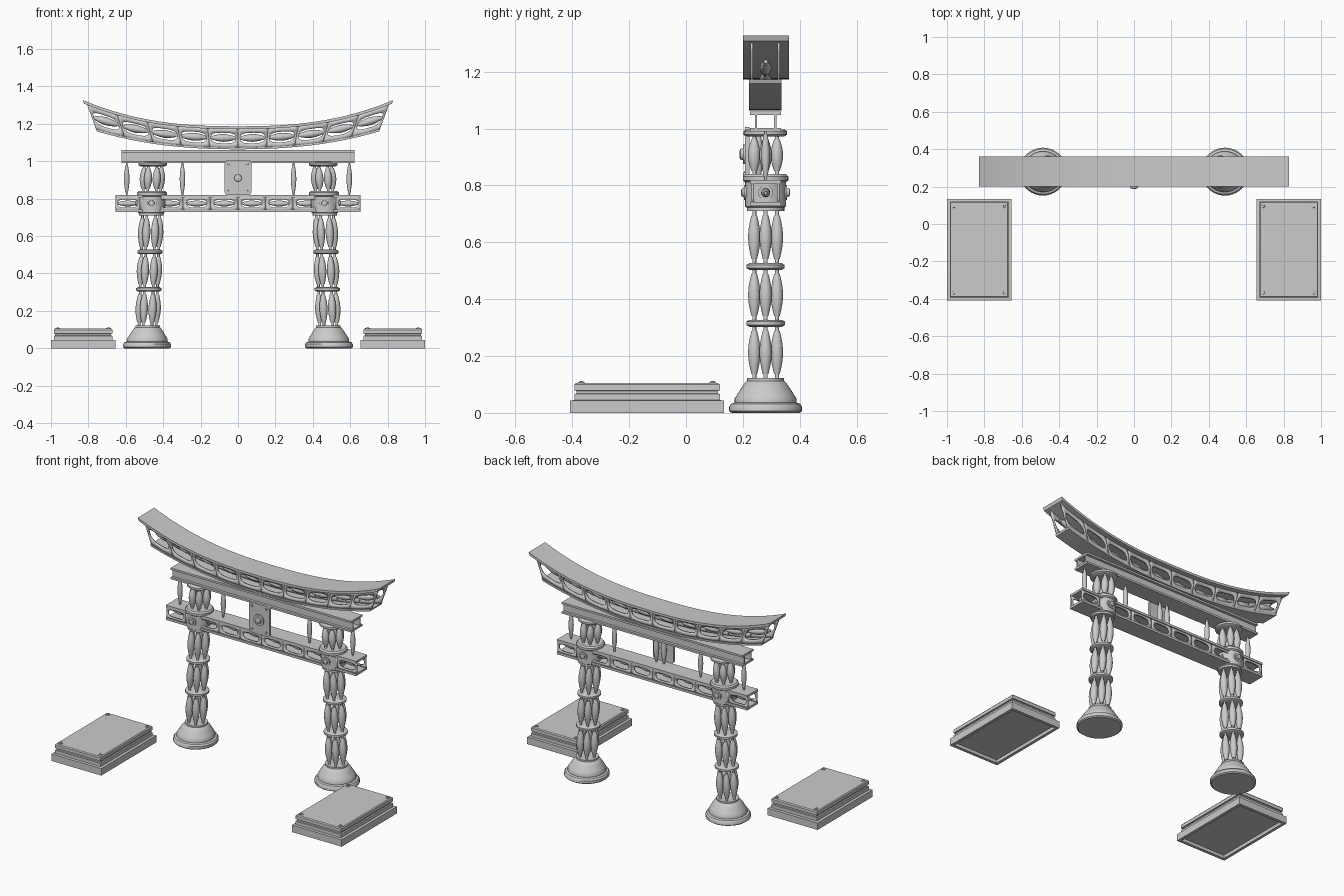
import bpy, bmesh, math
from mathutils import Matrix, Vector

if "Cube" in bpy.data.objects:
    bpy.data.objects.remove(bpy.data.objects["Cube"])

GREY = (0.6, 0.6, 0.6, 1)
mat = bpy.data.materials.new("stone grey")
mat.use_nodes = True
mat.diffuse_color = GREY
mat.node_tree.nodes["Principled BSDF"].inputs["Base Color"].default_value = GREY

YC = 0.28  # depth of the gate's centre plane


def finish(name, bm, solid=0):
    """Turn a bmesh into a shaded object."""
    bmesh.ops.recalc_face_normals(bm, faces=bm.faces)
    mesh = bpy.data.meshes.new(name)
    bm.to_mesh(mesh)
    bm.free()
    mesh.materials.append(mat)
    ob = bpy.data.objects.new(name, mesh)
    bpy.context.collection.objects.link(ob)
    if solid:
        mod = ob.modifiers.new("thickness", 'SOLIDIFY')
        mod.thickness, mod.offset = solid, 0
    bpy.ops.object.select_all(action='DESELECT')
    ob.select_set(True)
    bpy.context.view_layer.objects.active = ob
    bpy.ops.object.shade_smooth_by_angle(angle=math.radians(35))
    return ob


def sweep(bm, rings):
    """Bridge closed rings of points and cap both ends."""
    loops = [[bm.verts.new(p) for p in ring] for ring in rings]
    n = len(loops[0])
    for a, b in zip(loops, loops[1:]):
        for i in range(n):
            j = (i + 1) % n
            bm.faces.new((a[i], a[j], b[j], b[i]))
    bm.faces.new(loops[0])
    bm.faces.new(loops[-1])


def lathe(bm, profile, matrix, seg=24):
    sweep(bm, [[matrix @ Vector((r * math.cos(math.tau * i / seg),
                                 r * math.sin(math.tau * i / seg), z))
                for i in range(seg)] for r, z in profile])


def box(bm, x0, x1, y0, y1, z0, z1):
    sweep(bm, [[(x, y0, z0), (x, y1, z0), (x, y1, z1), (x, y0, z1)] for x in (x0, x1)])


def aim(origin, direction):
    return Matrix.Translation(origin) @ Vector(direction).to_track_quat('Z', 'Y').to_matrix().to_4x4()


HALF = [(.32, 0), (.32, .09), (.45, .09), (.68, .2), (.9, .34)]
SPINDLE = HALF + [(1, .5)] + [(r, 1 - h) for r, h in reversed(HALF)]


def spindle(bm, a, b, radius, matrix=Matrix()):
    a, b = Vector(a), Vector(b)
    length = (b - a).length
    lathe(bm, [(r * radius, h * length) for r, h in SPINDLE], matrix @ aim(a, b - a), 12)


def bolt(bm, origin, direction, r, h):
    lathe(bm, [(r, 0), (r, h * .4), (r * .6, h * .4), (r * .55, h * .85), (r * .3, h)],
          aim(origin, direction), 16)


def pierced_cell(bm, u0, u1, v0, v1, hu, hv, place):
    """Rectangular cell with a rounded hole, mapped by place(u, v)."""
    n, m = 10, 4
    rim = [(-1 + 2 * i / n, -1) for i in range(n)] + [(1, -1 + 2 * i / m) for i in range(m)]
    rim += [(-a, -b) for a, b in rim]
    uc, vc, du, dv = (u0 + u1) / 2, (v0 + v1) / 2, (u1 - u0) / 2, (v1 - v0) / 2
    outer, inner = [], []
    for a, b in rim:
        t = math.atan2(b, a)
        c, s = math.cos(t), math.sin(t)
        outer.append(bm.verts.new(place(uc + a * du, vc + b * dv)))
        inner.append(bm.verts.new(place(uc + math.copysign(abs(c) ** .7, c) * hu,
                                        vc + math.copysign(abs(s) ** .7, s) * hv)))
    for i in range(len(rim)):
        j = (i + 1) % len(rim)
        bm.faces.new((outer[i], outer[j], inner[j], inner[i]))


# Pillars, leaning slightly inward
BASE = [(.12, 0), (.128, .006), (.128, .022), (.121, .032), (.109, .036), (.109, .05),
        (.1, .064), (.084, .09), (.07, .109), (.065, .112), (.065, .122)]
DRUM = [(.058, .71), (.066, .71), (.066, .722), (.072, .726), (.072, .812),
        (.08, .818), (.08, .832), (.072, .84), (.05, .84)]
for side, label in ((-1, "right"), (1, "left")):
    lean = Matrix(((1, 0, -.032 * side, .487 * side), (0, 1, 0, YC), (0, 0, 1, 0), (0, 0, 0, 1)))
    bm = bmesh.new()
    lathe(bm, BASE, lean, 40)
    finish(label + "_pillar_base", bm)

    bm = bmesh.new()
    for z, r in ((.315, .068), (.515, .067), (.985, .076)):
        lathe(bm, [(r - .01, z - .012), (r, z - .006), (r, z + .006), (r - .01, z + .012)], lean, 32)
    finish(label + "_pillar_rings", bm)

    bm = bmesh.new()
    for z0, z1 in ((.12, .305), (.325, .505), (.525, .712), (.838, .975)):
        for k in range(6):
            x, y = .046 * math.cos(k * math.pi / 3), .046 * math.sin(k * math.pi / 3)
            spindle(bm, (x, y, z0), (x, y, z1), .022, lean)
    finish(label + "_pillar_spindles", bm)

    bm = bmesh.new()
    lathe(bm, DRUM, lean, 32)
    for d in ((1, 0, 0), (-1, 0, 0), (0, 1, 0), (0, -1, 0)):
        bolt(bm, lean @ (Vector(d) * .068 + Vector((0, 0, .775))), d, .026, .018)
    finish(label + "_pillar_drum", bm)

# Lower beam: flanges, pierced webs and spindles in the holes
bm = bmesh.new()
for z0, z1 in ((.728, .742), (.806, .82)):
    box(bm, -.655, .655, YC - .055, YC + .055, z0, z1)
finish("lower_beam_flanges", bm)

spans = [(0, .147), (.147, .293), (.293, .44), (.525, .655)]
spans += [(-b, -a) for a, b in spans]
bm = bmesh.new()
rods = bmesh.new()
for y in (YC - .045, YC + .045):
    for a, b in spans:
        pierced_cell(bm, a, b, .74, .808, .054, .022, lambda u, v: (u, y, v))
    for s in (-1, 1):
        bm.faces.new([bm.verts.new((s * x, y, z)) for x, z in
                      ((.44, .74), (.525, .74), (.525, .808), (.44, .808))])
for a, b in spans:
    c = (a + b) / 2
    spindle(rods, (c - .06, YC, .774), (c + .06, YC, .774), .016)
finish("lower_beam_webs", bm, .008)
finish("lower_beam_spindles", rods)

# Upper straight beam
bm = bmesh.new()
for z0, z1 in ((.99, 1.002), (1.048, 1.06)):
    box(bm, -.622, .622, YC - .054, YC + .054, z0, z1)
for y in (YC - .034, YC + .034):
    box(bm, -.622, .622, y - .004, y + .004, 1, 1.05)
finish("upper_beam", bm)

# Hanging spindles between the beams
bm = bmesh.new()
for x in (-.595, -.297, .297, .595):
    spindle(bm, (x, YC, .815), (x, YC, .995), .015)
finish("hanging_spindles", bm)

# Central plaque with bolts and rear supports
bm = bmesh.new()
outline = []
for cx, cz, start in ((.055, .99, 0), (-.055, .99, 1), (-.055, .835, 2), (.055, .835, 3)):
    for k in range(5):
        t = (start + k / 4) * math.pi / 2
        outline.append((cx + .016 * math.cos(t), cz + .016 * math.sin(t)))
sweep(bm, [[(x, y, z) for x, z in outline] for y in (.208, .224)])
bolt(bm, (0, .208, .91), (0, -1, 0), .034, .02)
for x in (-.05, .05):
    for z in (.84, .985):
        bolt(bm, (x, .208, z), (0, -1, 0), .009, .008)
finish("plaque", bm)
bm = bmesh.new()
for x in (-.026, .026):
    spindle(bm, (x, YC - .025, .815), (x, YC - .025, .995), .017)
finish("plaque_supports", bm)


# Curved roof beam: t runs along it, v from the underside to the top
def roof(t, v):
    low = Vector((.77 * t, 1.064 + .1 * abs(t) ** 2.3))
    high = Vector((.83 * t, 1.187 + .14 * abs(t) ** 2.5))
    return low.lerp(high, v)


def roof_slab(name, y0, y1, v0, v1, end):
    slab = bmesh.new()
    rings = []
    for i in range(41):
        t = end * (i / 20 - 1)
        a, b = roof(t, v0), roof(t, v1)
        rings.append([(a.x, y0, a.y), (a.x, y1, a.y), (b.x, y1, b.y), (b.x, y0, b.y)])
    sweep(slab, rings)
    finish(name, slab)


def on_roof(y):
    def place(u, v):
        p = roof(u, v)
        return (p.x, y, p.y)
    return place


roof_slab("roof_cap", .2, .362, .88, 1, 1)
roof_slab("roof_underside", .222, .336, 0, .08, .98)
bm = bmesh.new()
rods = bmesh.new()
step = .196
for i in range(10):
    t = (i - 5) * step
    for y in (.232, .326):
        pierced_cell(bm, t, t + step, .05, .92, .084, .23, on_roof(y))
    centre = on_roof(YC)
    spindle(rods, centre(t + .005, .485), centre(t + step - .005, .485), .021)
finish("roof_webs", bm, .009)
finish("roof_spindles", rods)

# Stepped plinths with a recessed underside and corner bolts
STEPS = [(.018, .02), (.018, 0), (0, 0), (0, .043), (.015, .045), (.015, .066), (.022, .068),
         (.022, .077), (.015, .079), (.015, .099), (.02, .105)]
for side, label in ((-1, "right"), (1, "left")):
    bm = bmesh.new()
    cx, cy, hx, hy = .828 * side, -.137, .172, .271
    sweep(bm, [[(cx + a * (hx - d), cy + b * (hy - d), z)
                for a, b in ((-1, -1), (1, -1), (1, 1), (-1, 1))] for d, z in STEPS])
    for a in (-1, 1):
        for b in (-1, 1):
            bolt(bm, (cx + a * (hx - .036), cy + b * (hy - .04), .104), (0, 0, 1), .013, .008)
    finish(label + "_plinth", bm)
